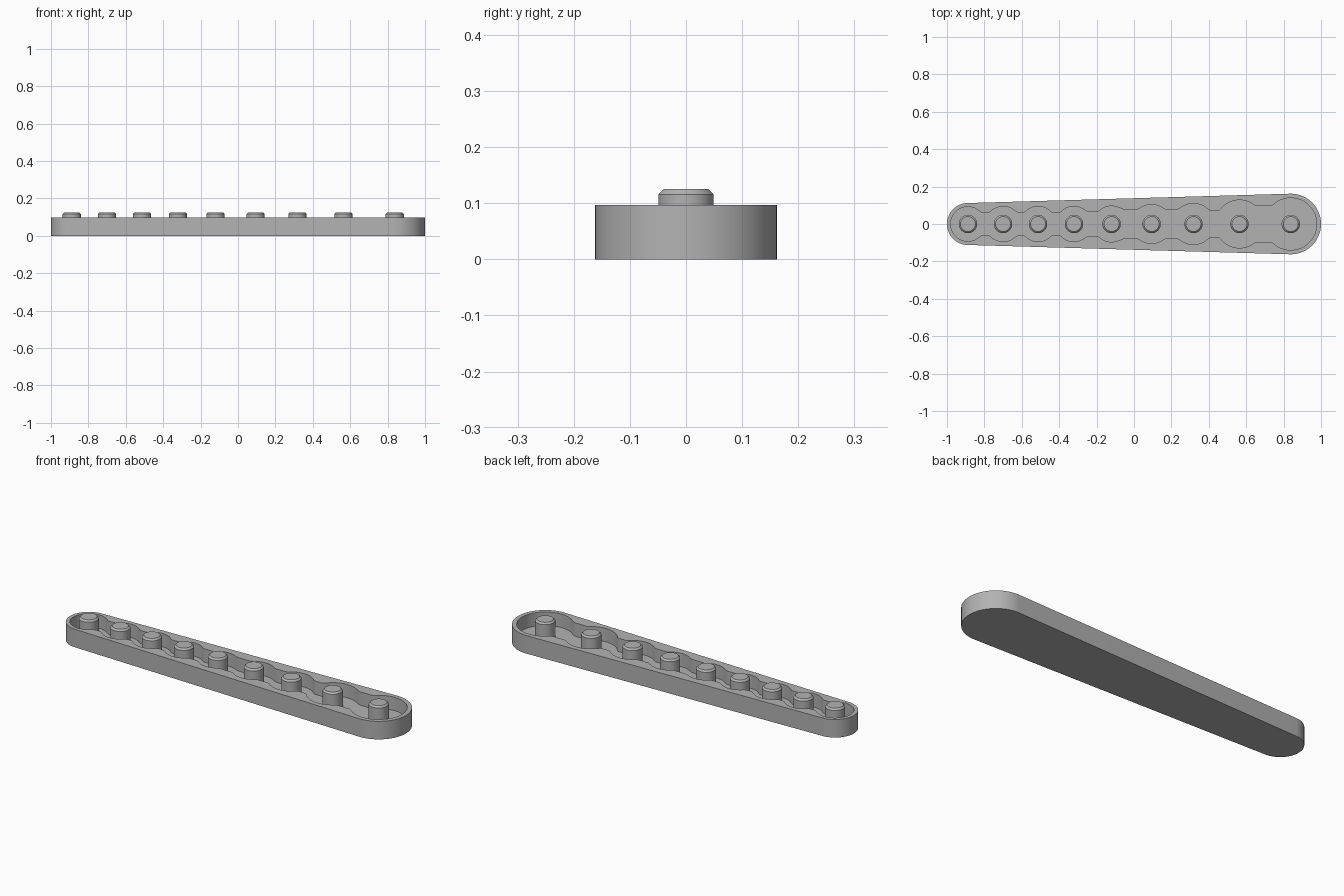
import bpy, bmesh
from math import sin, cos, pi, asin, sqrt

if "Cube" in bpy.data.objects:
    bpy.data.objects.remove(bpy.data.objects["Cube"])

BODY_TOP, FLOOR, PEG_TOP = 0.097, 0.025, 0.125
PEG_X = [-0.888, -0.70, -0.513, -0.321, -0.12, 0.094, 0.318, 0.564, 0.838]
POCKET_R = [0.092, 0.094, 0.094, 0.094, 0.096, 0.104, 0.11, 0.128, 0.139]
CHANNEL = [0.06, 0.06, 0.06, 0.065, 0.077, 0.077, 0.071, 0.095]
END_R = (0.112, 0.162)

grey = bpy.data.materials.new("light grey plastic")
grey.use_nodes = True
COLOUR = (0.45, 0.45, 0.45, 1)
grey.diffuse_color = COLOUR
grey.node_tree.nodes["Principled BSDF"].inputs["Base Color"].default_value = COLOUR


def add_object(name, bm):
    bmesh.ops.recalc_face_normals(bm, faces=bm.faces)
    mesh = bpy.data.meshes.new(name)
    bm.to_mesh(mesh)
    bm.free()
    ob = bpy.data.objects.new(name, mesh)
    bpy.context.collection.objects.link(ob)
    mesh.materials.append(grey)
    return ob


def prism(name, outline, z0, z1):
    bm = bmesh.new()
    face = bm.faces.new([bm.verts.new((x, y, z0)) for x, y in outline])
    top = bmesh.ops.extrude_face_region(bm, geom=[face], use_keep_orig=True)["geom"]
    verts = [v for v in top if isinstance(v, bmesh.types.BMVert)]
    bmesh.ops.translate(bm, verts=verts, vec=(0, 0, z1 - z0))
    return add_object(name, bm)


def smooth(ob):
    bpy.ops.object.select_all(action="DESELECT")
    ob.select_set(True)
    bpy.context.view_layer.objects.active = ob
    bpy.ops.object.shade_smooth_by_angle(angle=pi / 6)


def arc(cx, r, a0, a1, n):
    angles = [a0 + (a1 - a0) * i / n for i in range(n + 1)]
    return [(cx + r * cos(a), r * sin(a)) for a in angles]


# Tapered tray body: two round ends joined by their tangents
lean = pi / 2 + asin((END_R[1] - END_R[0]) / (PEG_X[-1] - PEG_X[0]))
outline = arc(PEG_X[-1], END_R[1], -lean, lean, 48)
outline += arc(PEG_X[0], END_R[0], lean, 2 * pi - lean, 48)
tray = prism("tray", outline, 0, BODY_TOP)


# Scalloped pocket: round bays joined by straight channels, softly blended
def half_width(x):
    bay = max(sqrt(max(r * r - (x - c) ** 2, 0)) for c, r in zip(PEG_X, POCKET_R))
    gap = next((w for w, end in zip(CHANNEL, PEG_X[1:]) if x <= end), CHANNEL[-1])
    k = 0.012
    h = max(k - abs(bay - gap), 0) / k
    return max(bay, gap) + h * h * k / 4


STEPS = 240
span = PEG_X[-1] - PEG_X[0]
side = [PEG_X[0] + span * i / STEPS for i in range(1, STEPS)]
pocket = arc(PEG_X[-1], POCKET_R[-1], -pi / 2, pi / 2, 36)
pocket += [(x, half_width(x)) for x in reversed(side)]
pocket += arc(PEG_X[0], POCKET_R[0], pi / 2, 3 * pi / 2, 36)
pocket += [(x, -half_width(x)) for x in side]
cutter = prism("pocket_cutter", pocket, FLOOR, BODY_TOP + 0.1)
cutter.hide_render = True

cut = tray.modifiers.new("pocket", "BOOLEAN")
cut.operation, cut.solver, cut.object = "DIFFERENCE", "EXACT", cutter
bpy.ops.object.select_all(action="DESELECT")
tray.select_set(True)
bpy.context.view_layer.objects.active = tray
bpy.ops.object.modifier_apply(modifier=cut.name)
bpy.data.objects.remove(cutter)
smooth(tray)

# Row of pegs with chamfered tops
for i, x in enumerate(PEG_X):
    bm = bmesh.new()
    bmesh.ops.create_cone(bm, cap_ends=True, segments=48, radius1=0.049,
                          radius2=0.049, depth=PEG_TOP - FLOOR)
    rim = [e for e in bm.edges if all(v.co.z > 0 for v in e.verts)]
    bmesh.ops.bevel(bm, geom=rim, offset=0.009, segments=1, affect="EDGES")
    bmesh.ops.translate(bm, verts=bm.verts, vec=(x, 0, (PEG_TOP + FLOOR) / 2))
    smooth(add_object(f"peg_{i + 1}", bm))
